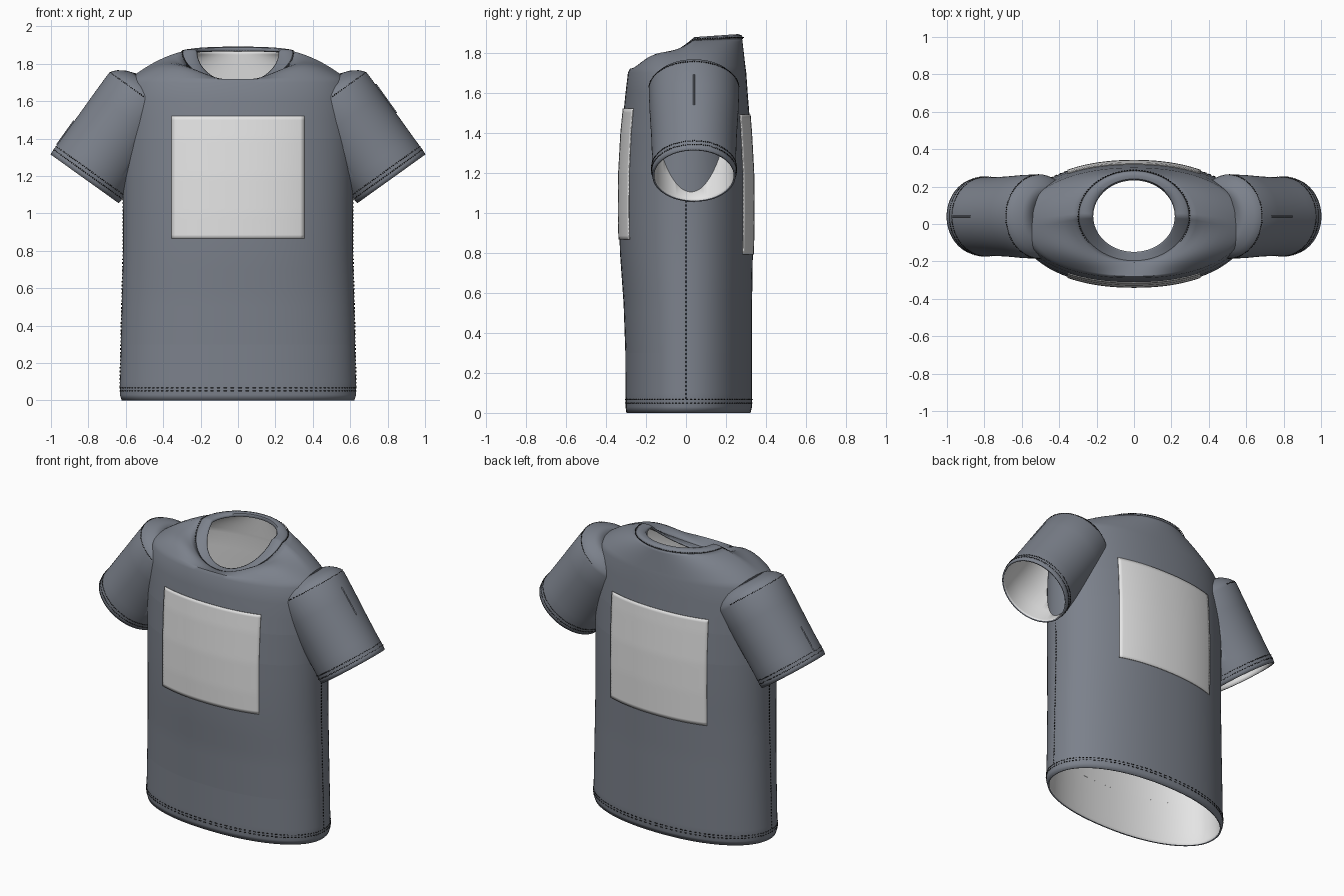
import bpy, math
from mathutils import Vector

cube = bpy.data.objects.get("Cube")
if cube:
    bpy.data.objects.remove(cube)


def material(name, rgb):
    m = bpy.data.materials.new(name)
    m.use_nodes = True
    m.diffuse_color = (*rgb, 1)
    bsdf = m.node_tree.nodes["Principled BSDF"]
    bsdf.inputs["Base Color"].default_value = (*rgb, 1)
    bsdf.inputs["Roughness"].default_value = 0.8
    return m


SLATE = material("slate cloth", (0.2, 0.22, 0.26))
LIGHT = material("light grey", (0.78, 0.78, 0.78))
BLACK = material("black thread", (0.01, 0.01, 0.01))

SEG = 96
POWER = 2.15
ANGLES = [math.tau * i / SEG for i in range(SEG)]

# Torso profile: height, half width, front depth, back depth
TORSO = [(0, .622, .298, .322), (.03, .632, .302, .33), (.3, .626, .303, .33),
         (.55, .62, .312, .33), (.8, .614, .33, .334), (1, .614, .335, .337),
         (1.2, .616, .333, .335), (1.4, .616, .322, .324), (1.6, .61, .302, .308),
         (1.7, .592, .29, .301), (1.72, .58, .28, .298)]
# Sleeve profile: distance from cuff, radius across, radius front to back
SLEEVE = [(0, .224, .208), (.02, .226, .211), (.12, .225, .21), (.25, .225, .214),
          (.4, .225, .222), (.53, .224, .226), (.55, .218, .22), (.575, .195, .2),
          (.6, .155, .17), (.62, .1, .12)]
CUFF = Vector((.82, .04, 1.185))
AXIS = Vector((-.58, 0, .81)).normalized()
ACROSS = Vector((.81, 0, .58)).normalized()


def torso_size(z):
    for lo, hi in zip(TORSO, TORSO[1:]):
        if z <= hi[0]:
            t = (z - lo[0]) / (hi[0] - lo[0])
            return [p + (q - p) * t for p, q in zip(lo[1:], hi[1:])]
    return TORSO[-1][1:]


def torso_point(z, ang, grow=0.0):
    a, front, back = torso_size(z)
    c, s = math.cos(ang), math.sin(ang)
    b = back if s > 0 else front
    return Vector((math.copysign(abs(c) ** (2 / POWER), c) * (a + grow),
                   math.copysign(abs(s) ** (2 / POWER), s) * (b + grow), z))


def torso_depth(x, z, side):
    a, front, back = torso_size(z)
    b = back if side > 0 else front
    return side * b * (1 - (abs(x) / a) ** POWER) ** (1 / POWER)


def inside_torso(p, limit):
    a, front, back = torso_size(p.z)
    b = back if p.y > 0 else front
    return p.z < 1.73 and (abs(p.x) / a) ** POWER + (abs(p.y) / b) ** POWER < limit


def neck_point(ang, rx, ry, lift):
    s = math.sin(ang)
    z = 1.868 + .006 * s if s > 0 else 1.868 + .17 * s
    return Vector((rx * math.cos(ang), .042 + ry * s, z + lift * (1 + s)))


def shoulder_point(ang, u):
    c, s = math.cos(ang), math.sin(ang)
    p = torso_point(1.72, ang).lerp(neck_point(ang, .29, .238, 0), u)
    hump = .02 * abs(c) + (.16 * c * c * s * s if s < 0 else 0)
    p.z += hump * 4 * u * (1 - u)
    return p


def sleeve_point(d, ru, rv, ang):
    return (CUFF + AXIS * d + ACROSS * (ru * math.cos(ang))
            + Vector((0, rv * math.sin(ang), 0)))


def make_object(name, verts, faces, mats):
    mesh = bpy.data.meshes.new(name)
    mesh.from_pydata([tuple(v) for v in verts], [], faces)
    mesh.update()
    ob = bpy.data.objects.new(name, mesh)
    bpy.context.collection.objects.link(ob)
    for m in mats:
        mesh.materials.append(m)
    bpy.ops.object.select_all(action='DESELECT')
    ob.select_set(True)
    bpy.context.view_layer.objects.active = ob
    bpy.ops.object.shade_smooth_by_angle(angle=math.radians(50))
    return ob


def loft(name, rings, keep=None):
    verts = [p for ring in rings for p in ring]
    faces = []
    for i in range(len(rings) - 1):
        for j in range(SEG):
            k = (j + 1) % SEG
            f = (i * SEG + j, i * SEG + k, (i + 1) * SEG + k, (i + 1) * SEG + j)
            if keep is None or any(keep(verts[v]) for v in f):
                faces.append(f)
    return make_object(name, verts, faces, [SLATE, LIGHT])


def add_lining(ob):
    mod = ob.modifiers.new("lining", 'SOLIDIFY')
    mod.thickness = .01
    mod.offset = -1
    mod.material_offset = 1


def stitches(name, paths, radius=.0028, mat=BLACK, step=2):
    curve = bpy.data.curves.new(name, 'CURVE')
    curve.dimensions = '3D'
    curve.bevel_depth = radius
    curve.bevel_resolution = 0
    curve.materials.append(mat)
    for path in paths:
        for p, q in list(zip(path, path[1:]))[::step]:
            sp = curve.splines.new('POLY')
            sp.points.add(1)
            sp.points[0].co = (*p, 1)
            sp.points[1].co = (*q, 1)
    ob = bpy.data.objects.new(name, curve)
    bpy.context.collection.objects.link(ob)


# Torso with shoulders up to the neckline
heights = sorted({r[0] for r in TORSO} | {i * .1 for i in range(1, 17)})
rings = [[torso_point(z, a) for a in ANGLES] for z in heights]
rings += [[shoulder_point(a, u) for a in ANGLES]
          for u in (.06, .15, .28, .42, .56, .7, .84, 1)]
add_lining(loft("torso", rings))

# Collar band
band = [(.296, .244, -.002), (.288, .236, .006), (.255, .217, .009),
        (.228, .199, .007), (.218, .191, -.002)]
add_lining(loft("collar", [[neck_point(a, *b) for a in ANGLES] for b in band]))

# Sleeves, trimmed where they enter the torso
sleeve = loft("sleeves", [[sleeve_point(*r, a) for a in ANGLES] for r in SLEEVE],
              keep=lambda p: not inside_torso(p, .93))
mirror = sleeve.modifiers.new("mirror", 'MIRROR')
mirror.use_mirror_merge = False
add_lining(sleeve)


# Print panels that follow the cloth
def panel(name, side, low, high, half=.355, n=32):
    verts = []
    for i in range(n + 1):
        z = low + (high - low) * i / n
        for j in range(n + 1):
            x = half * (2 * j / n - 1)
            verts.append((x, torso_depth(x, z, side) + side * .006, z))
    faces = []
    for i in range(n):
        for j in range(n):
            k = i * (n + 1) + j
            f = (k, k + 1, k + n + 2, k + n + 1)
            faces.append(f if side < 0 else f[::-1])
    ob = make_object(name, verts, faces, [LIGHT])
    mod = ob.modifiers.new("thickness", 'SOLIDIFY')
    mod.thickness = .005
    mod.offset = -1


panel("front_panel", -1, .865, 1.52)
panel("back_panel", 1, .79, 1.49)

# Thread lines on hems, sides, collar and sleeves
fine = [math.tau * i / 240 for i in range(241)]
stitches("hem_stitches", [[torso_point(z, a, .001) for a in fine] for z in (.05, .066)])
stitches("side_stitches", [[torso_point(i * .01, a, .001) for i in range(7, 112)]
                           for a in (0, math.pi)])
stitches("collar_stitches", [[neck_point(a, .298, .246, .001) for a in fine]])
paths = []
for d, ru, rv in ((.03, .2265, .212), (.052, .2265, .212), (.542, .222, .224)):
    ring = [sleeve_point(d, ru, rv, a) for a in fine]
    ring = [p for p in ring if not inside_torso(p, 1)] if d < .5 else \
        [p for p in ring[180:] + ring[1:61] if not inside_torso(p, 1)]
    paths += [ring, [Vector((-p.x, p.y, p.z)) for p in ring]]
stitches("sleeve_stitches", paths)

# Small creases on top of each sleeve
left = [sleeve_point(d, .226, .22, 0) for d in (.27, .46)]
right = [sleeve_point(d, .226, .22, 0) * Vector((1, 0, 0)) for d in (.06, .2)]
right = [sleeve_point(d, .226, .22, 0) for d in (.06, .22)]
for p in right:
    p.x = -p.x
stitches("sleeve_creases", [left, right], .005, SLATE, 1)
